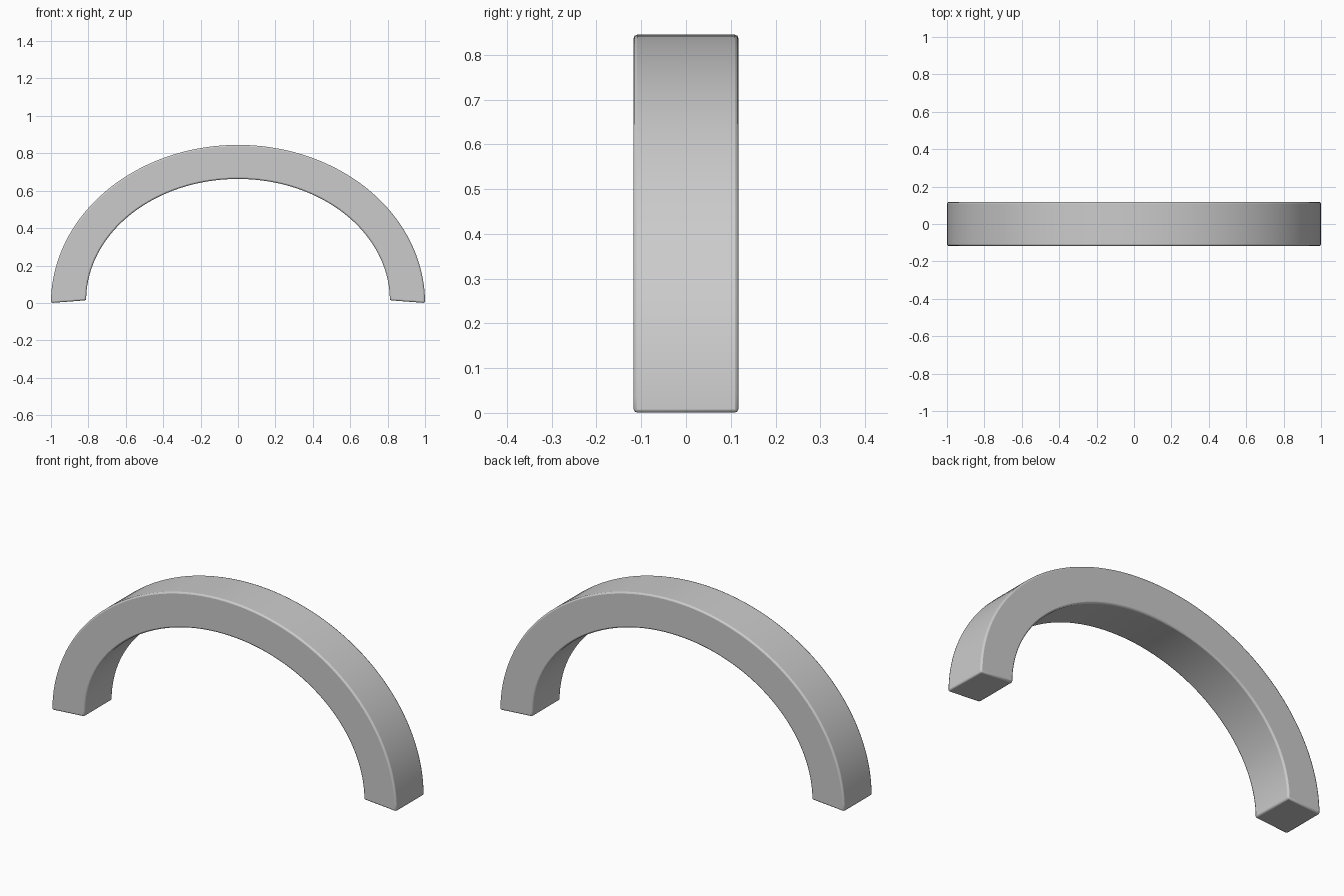
import bpy, bmesh
from math import sin, cos, pi

if "Cube" in bpy.data.objects:
    bpy.data.objects.remove(bpy.data.objects["Cube"])

STEPS = 72
HALF_DEPTH = 0.117
OUTER = (1.0, 0.845, 0.0)    # x radius, crown height, foot height
INNER = (0.812, 0.663, 0.014)


def arc_point(ring, t):
    rx, top, foot = ring
    return rx * cos(t), foot + (top - foot) * sin(t)


# Arch band: a rectangular section swept along a half ellipse
bm = bmesh.new()
sections = []
for i in range(STEPS + 1):
    t = pi * i / STEPS
    section = []
    for ring, y in ((OUTER, -1), (OUTER, 1), (INNER, 1), (INNER, -1)):
        x, z = arc_point(ring, t)
        section.append(bm.verts.new((x, y * HALF_DEPTH, z)))
    sections.append(section)
for a, b in zip(sections, sections[1:]):
    for k in range(4):
        n = (k + 1) % 4
        bm.faces.new((a[k], a[n], b[n], b[k]))
# Feet
bm.faces.new(sections[0])
bm.faces.new(sections[-1])
bmesh.ops.recalc_face_normals(bm, faces=bm.faces)

mesh = bpy.data.meshes.new("arch")
bm.to_mesh(mesh)
bm.free()
arch = bpy.data.objects.new("arch", mesh)
bpy.context.collection.objects.link(arch)

# Slightly worn, softened edges
bevel = arch.modifiers.new("soft_edges", 'BEVEL')
bevel.width = 0.008
bevel.segments = 2
bevel.limit_method = 'ANGLE'
bevel.angle_limit = 0.7

bpy.context.view_layer.objects.active = arch
arch.select_set(True)
bpy.ops.object.shade_smooth_by_angle(angle=0.7)
